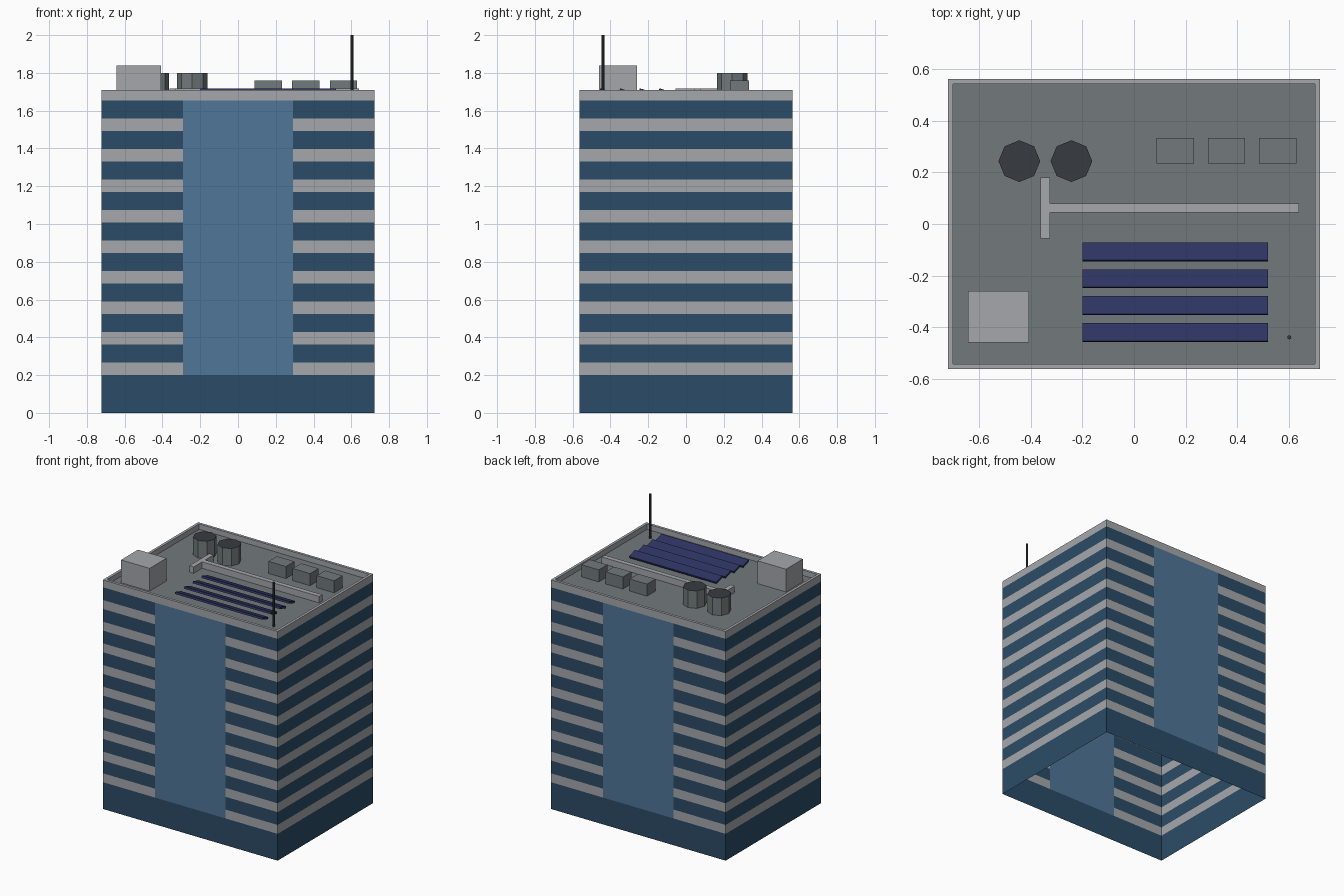
import bpy, bmesh, math
from mathutils import Matrix, Vector

if "Cube" in bpy.data.objects:
    bpy.data.objects.remove(bpy.data.objects["Cube"])

def srgb(r, g, b):
    f = lambda c: (c / 255 / 12.92) if c < 11 else ((c / 255 + 0.055) / 1.055) ** 2.4
    return (f(r), f(g), f(b), 1)

def material(name, rgb):
    m = bpy.data.materials.new(name)
    m.diffuse_color = srgb(*rgb)
    m.use_nodes = True
    m.node_tree.nodes["Principled BSDF"].inputs["Base Color"].default_value = m.diffuse_color
    return m

CONCRETE = material("light_concrete", (165, 167, 171))
WINDOW = material("dark_blue_window", (43, 76, 103))
GLASS = material("light_blue_glass", (79, 118, 151))
ROOF = material("roof_grey", (114, 122, 124))
DARK = material("charcoal", (55, 59, 65))
SOLAR = material("solar_navy", (46, 52, 98))

HX, HY = 0.722, 0.563                 # half size of the tower
BASE, TOP, RIM = 0.2, 1.655, 1.71     # base top, last window top, parapet top
DECK, FLOORS, THICK = 1.67, 9, 0.02

def finish(name, bm, mats):
    me = bpy.data.meshes.new(name)
    bm.to_mesh(me)
    bm.free()
    for m in mats:
        me.materials.append(m)
    ob = bpy.data.objects.new(name, me)
    bpy.context.collection.objects.link(ob)
    return ob

def box(name, x0, x1, y0, y1, z0, z1, mat, tilt=0):
    bm = bmesh.new()
    bmesh.ops.create_cube(bm, size=1)
    bmesh.ops.scale(bm, vec=(x1 - x0, y1 - y0, z1 - z0), verts=bm.verts)
    bmesh.ops.rotate(bm, matrix=Matrix.Rotation(tilt, 3, 'X'), verts=bm.verts)
    bmesh.ops.translate(bm, vec=((x0 + x1) / 2, (y0 + y1) / 2, (z0 + z1) / 2), verts=bm.verts)
    return finish(name, bm, [mat])

def prism(name, x, y, r, z0, z1, sides, mats):
    bm = bmesh.new()
    bmesh.ops.create_cone(bm, cap_ends=True, segments=sides, radius1=r, radius2=r, depth=z1 - z0,
                          matrix=Matrix.Translation((x, y, (z0 + z1) / 2)))
    for f in bm.faces:                # last material on the top cap
        f.material_index = len(mats) - 1 if f.normal.z > 0.5 else 0
    return finish(name, bm, mats)

# Tower walls: open-bottomed shell, banded by height, with a glass strip front and back
step = (TOP - BASE) / FLOORS
levels = [0, BASE]
for i in range(FLOORS):
    levels += [BASE + (i + 0.41) * step, BASE + (i + 1) * step]
levels.append(RIM)
STRIP = 0.29
ring = [(-HX, -HY), (-STRIP, -HY), (STRIP, -HY), (HX, -HY),
        (HX, HY), (STRIP, HY), (-STRIP, HY), (-HX, HY)]
bm = bmesh.new()
rows = [[bm.verts.new((x, y, z)) for x, y in ring] for z in levels]
for k in range(len(levels) - 1):
    for i in range(8):
        j = (i + 1) % 8
        f = bm.faces.new((rows[k][i], rows[k][j], rows[k + 1][j], rows[k + 1][i]))
        if i in (1, 5) and BASE <= levels[k] < TOP - 0.001:
            f.material_index = 2
        else:
            f.material_index = 1 if k % 2 == 0 and k < len(levels) - 2 else 0
finish("tower_walls", bm, [CONCRETE, WINDOW, GLASS])

# Parapet cap and inner faces
bm = bmesh.new()
corners = [(-1, -1), (1, -1), (1, 1), (-1, 1)]
loops = [[bm.verts.new((sx * (HX - d), sy * (HY - d), z)) for sx, sy in corners]
         for d, z in ((0, RIM), (THICK, RIM), (THICK, DECK))]
for a, b in zip(loops, loops[1:]):
    for i in range(4):
        j = (i + 1) % 4
        bm.faces.new((a[i], a[j], b[j], b[i]))
finish("parapet", bm, [CONCRETE])

# Roof deck
bm = bmesh.new()
bm.faces.new([bm.verts.new((sx * (HX - THICK), sy * (HY - THICK), DECK)) for sx, sy in corners])
finish("roof_deck", bm, [ROOF])

# Stair penthouse
box("stair_penthouse", -0.644, -0.408, -0.46, -0.26, DECK, 1.84, CONCRETE)

# Cooling towers with dark tops
for n, x in enumerate((-0.445, -0.243)):
    prism(f"cooling_tower_{n + 1}", x, 0.244, 0.081, DECK, 1.80, 8, [ROOF, DARK])

# Air handling units
for n, x in enumerate((0.16, 0.359, 0.558)):
    box(f"air_unit_{n + 1}", x - 0.072, x + 0.072, 0.234, 0.334, DECK, 1.76, ROOF)

# Ducts
box("long_duct", -0.327, 0.64, 0.044, 0.08, DECK, 1.718, CONCRETE)
box("cross_duct", -0.363, -0.327, -0.056, 0.18, DECK, 1.718, CONCRETE)

# Solar panels, tilted towards the back
for n in range(4):
    y = -0.108 - n * 0.1045
    box(f"solar_panel_{n + 1}", -0.2, 0.52, y - 0.036, y + 0.036, 1.693, 1.708, SOLAR, -0.3)

# Antenna mast
prism("antenna_mast", 0.603, -0.44, 0.008, DECK, 2.0, 8, [DARK])
